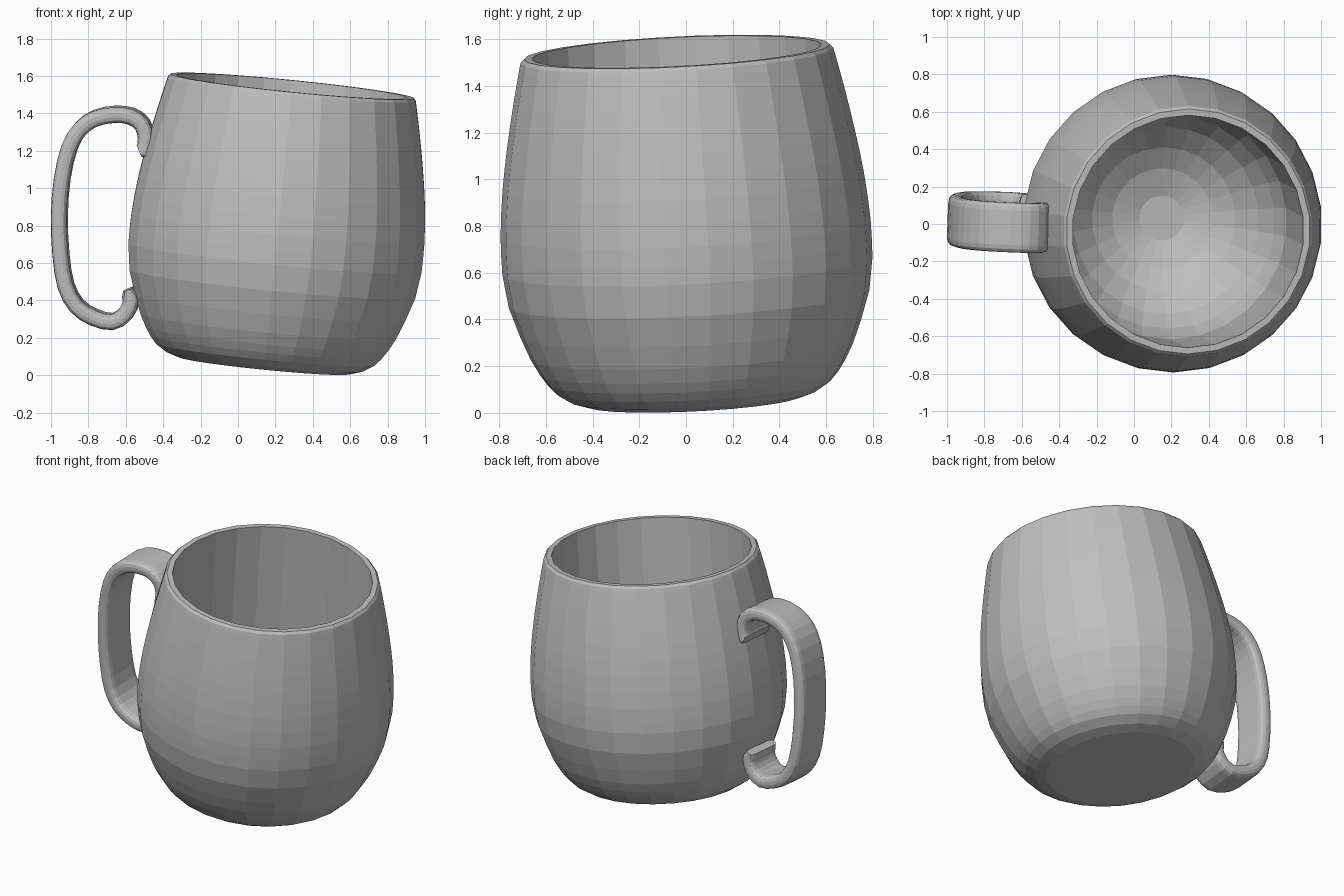
import bpy
import bmesh
import math
from mathutils import Vector, Matrix

default_cube = bpy.data.objects.get("Cube")
if default_cube:
    bpy.data.objects.remove(default_cube, do_unlink=True)

SEGMENTS = 26
AXIS = Vector((0.1, -0.05, 1)).normalized()
LEAN = Vector((0, 0, 1)).rotation_difference(AXIS).to_matrix().to_4x4()


def make_material(name, colour):
    material = bpy.data.materials.new(name)
    material.use_nodes = True
    material.diffuse_color = colour
    material.node_tree.nodes["Principled BSDF"].inputs["Base Color"].default_value = colour
    return material


def finish(bm, name, material):
    """Turn a bmesh into a flat-shaded object in the scene."""
    bmesh.ops.recalc_face_normals(bm, faces=bm.faces)
    mesh = bpy.data.meshes.new(name)
    bm.to_mesh(mesh)
    bm.free()
    mesh.materials.append(material)
    obj = bpy.data.objects.new(name, mesh)
    bpy.context.collection.objects.link(obj)
    return obj


def bridge_rings(bm, rings):
    """Skin consecutive closed rings with quads and cap both ends."""
    count = len(rings[0])
    for lower, upper in zip(rings, rings[1:]):
        for i in range(count):
            j = (i + 1) % count
            bm.faces.new((lower[i], lower[j], upper[j], upper[i]))
    bm.faces.new(rings[0])
    bm.faces.new(rings[-1])


def smooth_path(points, steps):
    """Pass a spline through 2D points, with several steps per span."""
    pts = [Vector(p) for p in points]
    pts = [2 * pts[0] - pts[1]] + pts + [2 * pts[-1] - pts[-2]]
    result = []
    for a, b, c, d in zip(pts, pts[1:], pts[2:], pts[3:]):
        for k in range(steps):
            t = k / steps
            result.append(b + (c - a) * (t / 2)
                          + (2 * a - 5 * b + 4 * c - d) * (t * t / 2)
                          + (3 * b - 3 * c + d - a) * (t ** 3 / 2))
    return result + [pts[-2]]


def build_cup(material):
    # (radius, height) for the rounded foot, then the tall curved wall
    foot = [(0.46, 0), (0.53, 0.022), (0.59, 0.06), (0.625, 0.1),
            (0.655, 0.145), (0.69, 0.21), (0.73, 0.31), (0.773, 0.44)]
    wall = [(0.793, 0.58), (0.793, 0.74), (0.775, 0.94), (0.745, 1.13),
            (0.71, 1.31), (0.677, 1.46)]
    rim = [(0.67, 1.488), (0.656, 1.503), (0.622, 1.503)]
    # straight-sided interior with a round bowl-shaped floor
    floor, bowl = 0.065, 0.645
    radii = (0.625, 0.575, 0.5, 0.385, 0.27, 0.12)
    bottom = [(r, floor + bowl - math.sqrt(bowl ** 2 - r ** 2)) for r in radii]

    bm = bmesh.new()
    rings = []
    for radius, height in foot + smooth_path(wall, 2) + rim + bottom:
        ring = []
        for i in range(SEGMENTS):
            angle = math.tau * (i / SEGMENTS - 0.25)
            ring.append(bm.verts.new((radius * math.cos(angle),
                                      radius * math.sin(angle), height)))
        rings.append(ring)
    bridge_rings(bm, rings)
    bm.transform(Matrix.Translation((0.14, 0.035, 0.052)) @ LEAN)
    return finish(bm, "cup_body", material)


def build_handle(material):
    # centre line of the strap in x and z, with a small hook at each end
    path = [(-0.52, 1.195), (-0.5, 1.21), (-0.49, 1.27), (-0.51, 1.34),
            (-0.57, 1.385), (-0.66, 1.395), (-0.76, 1.375), (-0.84, 1.32),
            (-0.9, 1.22), (-0.94, 1.05), (-0.955, 0.85), (-0.947, 0.65),
            (-0.92, 0.48), (-0.86, 0.37), (-0.77, 0.31), (-0.67, 0.287),
            (-0.6, 0.33), (-0.57, 0.4), (-0.588, 0.46)]
    half_width, half_thick = 0.133, 0.042
    # rounded strap section, mirrored into four corners
    corner = [(1, 0.25), (0.96, 0.65), (0.86, 0.9), (0.7, 1)]
    section = corner + [(-w, t) for w, t in reversed(corner)]
    section += [(-w, -t) for w, t in section]

    points = [Vector((x, 0.025 - 0.04 * x - 0.05 * z, z))
              for x, z in smooth_path(path, 2)]
    across = Vector((0.04, 1, 0.05)).normalized()
    bm = bmesh.new()
    rings = []
    for i, point in enumerate(points):
        before, after = points[max(i - 1, 0)], points[min(i + 1, len(points) - 1)]
        outward = (after - before).cross(across).normalized()
        # the curled tips are a little thinner
        thick = half_thick * (0.6 if i in (0, len(points) - 1) else 1)
        rings.append([bm.verts.new(point + across * (w * half_width)
                                   + outward * (t * thick))
                      for w, t in section])
    bridge_rings(bm, rings)
    return finish(bm, "handle", material)


grey = make_material("plain grey", (0.52, 0.52, 0.52, 1))
build_cup(grey)
build_handle(grey)
